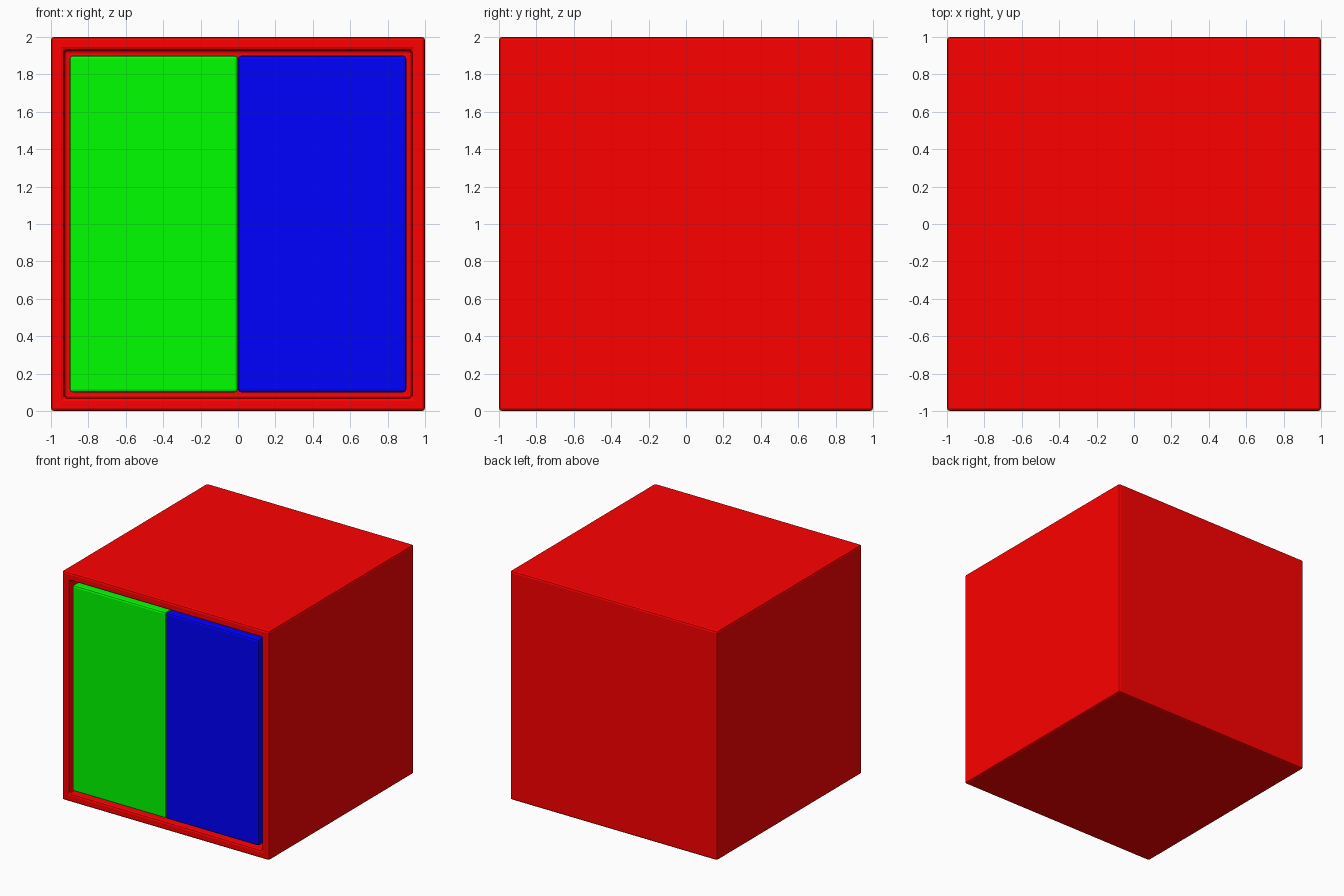
import bpy, bmesh
from mathutils import Vector

if "Cube" in bpy.data.objects:
    bpy.data.objects.remove(bpy.data.objects["Cube"])

BEVEL = 0.016


def material(name, rgb):
    m = bpy.data.materials.new(name)
    m.diffuse_color = (*rgb, 1)
    m.use_nodes = True
    m.node_tree.nodes["Principled BSDF"].inputs["Base Color"].default_value = m.diffuse_color
    return m


def box_mesh(size, centre):
    bm = bmesh.new()
    bmesh.ops.create_cube(bm, size=1)
    bmesh.ops.scale(bm, vec=Vector(size), verts=bm.verts)
    bmesh.ops.translate(bm, vec=Vector(centre), verts=bm.verts)
    return bm


def finish(name, bm, mat):
    bmesh.ops.recalc_face_normals(bm, faces=bm.faces)
    mesh = bpy.data.meshes.new(name)
    bm.to_mesh(mesh)
    bm.free()
    ob = bpy.data.objects.new(name, mesh)
    bpy.context.collection.objects.link(ob)
    mesh.materials.append(mat)
    # Softened edges
    bev = ob.modifiers.new("soft_edges", 'BEVEL')
    bev.width = BEVEL
    bev.segments = 2
    return ob


# Cabinet shell: cube with the front inset and pushed in to make a cavity
bm = box_mesh((2, 2, 2), (0, 0, 1))
bm.normal_update()
front = min(bm.faces, key=lambda f: f.calc_center_median().y)
bmesh.ops.inset_region(bm, faces=[front], thickness=0.1)
walls = bmesh.ops.extrude_discrete_faces(bm, faces=[front])
bmesh.ops.translate(bm, vec=(0, 1.9, 0), verts=walls['faces'][0].verts)
finish("cabinet_shell", bm, material("red", (1, 0, 0)))

# Pair of flush doors filling the opening
for name, side, mat in (("left_door", -1, material("green", (0, 1, 0))),
                        ("right_door", 1, material("blue", (0, 0, 1)))):
    finish(name, box_mesh((0.9, 0.1, 1.8), (side * 0.45, -0.95, 1)), mat)
